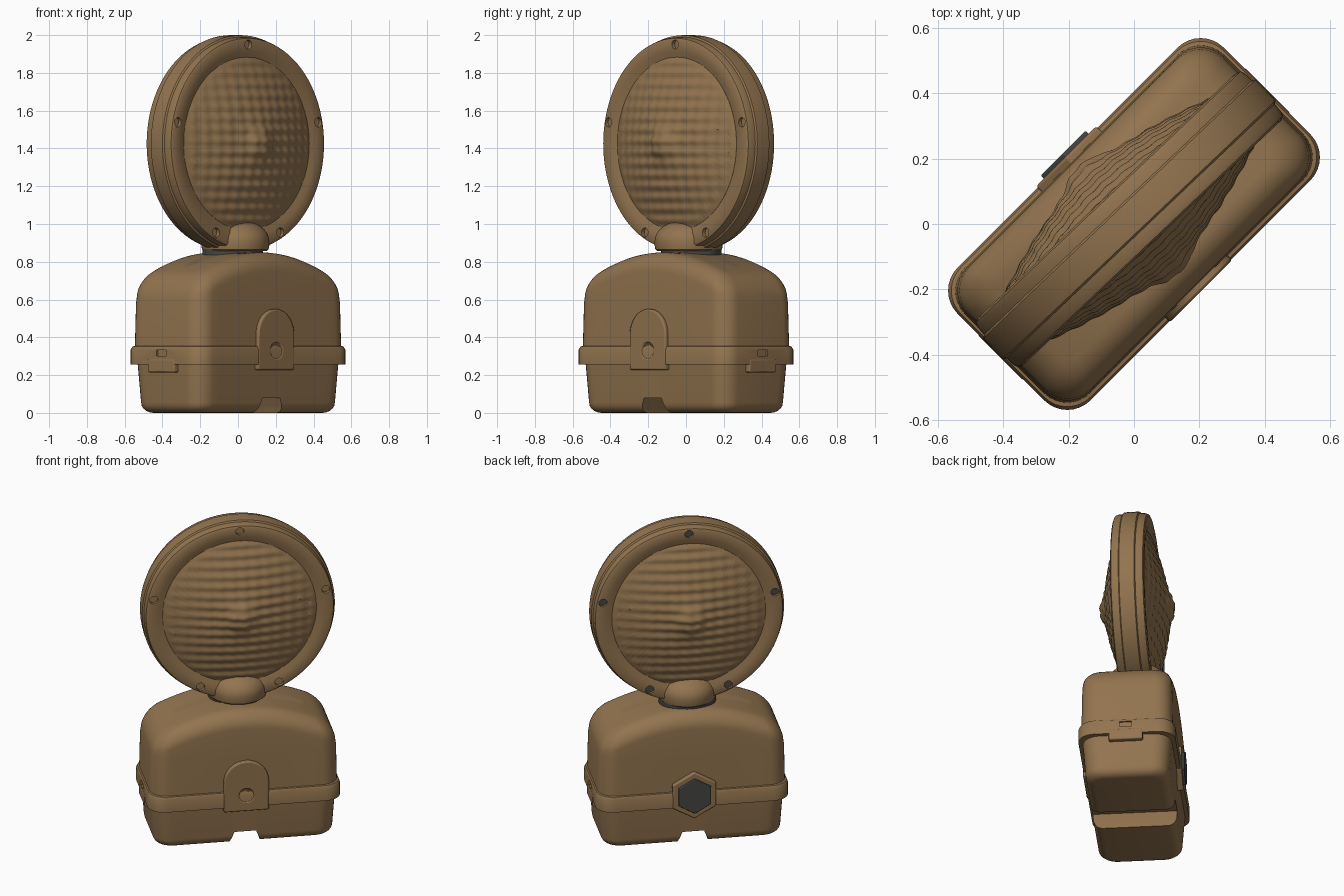
import bpy, bmesh, math
from mathutils import Matrix

if "Cube" in bpy.data.objects:
    bpy.data.objects.remove(bpy.data.objects["Cube"])

def material(name, col):
    m = bpy.data.materials.new(name)
    m.diffuse_color = (*col, 1)
    m.use_nodes = True
    m.node_tree.nodes["Principled BSDF"].inputs["Base Color"].default_value = m.diffuse_color
    return m

TAN = material("tan plastic", (0.29, 0.175, 0.078))
GREY = material("dark grey", (0.062, 0.062, 0.057))
# Built along X with the front facing -Y, then turned 45 degrees about z
BODY_TURN = Matrix.Rotation(math.radians(45), 4, 'Z')
HEAD_TURN = BODY_TURN @ Matrix.Translation((0, 0.02, 0)) @ Matrix.Rotation(math.radians(-1.5), 4, 'Z')
parts = []

def finish(name, bm, mat, turn):
    bmesh.ops.remove_doubles(bm, verts=bm.verts, dist=1e-5)
    bmesh.ops.recalc_face_normals(bm, faces=bm.faces)
    me = bpy.data.meshes.new(name)
    bm.to_mesh(me)
    bm.free()
    ob = bpy.data.objects.new(name, me)
    bpy.context.collection.objects.link(ob)
    me.materials.append(mat)
    if turn:
        parts.append((ob, turn))
    return ob

def loft(name, rings, mat, turn, closed=False):
    bm = bmesh.new()
    vr = [[bm.verts.new(p) for p in r] for r in rings]
    n = len(vr[0])
    pairs = list(zip(vr, vr[1:])) + ([(vr[-1], vr[0])] if closed else [])
    for a, b in pairs:
        for i in range(n):
            bm.faces.new((a[i], a[(i + 1) % n], b[(i + 1) % n], b[i]))
    if not closed:
        bm.faces.new(vr[0])
        bm.faces.new(vr[-1])
    return finish(name, bm, mat, turn)

def prism(name, outlines, y0, y1, mat, turn, bevel=0):
    """Extrude x-z outlines along y."""
    bm = bmesh.new()
    for pts in outlines:
        a = [bm.verts.new((x, y0, z)) for x, z in pts]
        b = [bm.verts.new((x, y1, z)) for x, z in pts]
        bm.faces.new(a)
        bm.faces.new(b)
        for i in range(len(a)):
            j = (i + 1) % len(a)
            bm.faces.new((a[i], a[j], b[j], b[i]))
    ob = finish(name, bm, mat, turn)
    if bevel:
        m = ob.modifiers.new("bevel", 'BEVEL')
        m.width, m.segments = bevel, 3
    return ob

def ngon(cx, cz, r, n, start=90):
    return [(cx + r * math.cos(math.radians(start + 360 * i / n)),
             cz + r * math.sin(math.radians(start + 360 * i / n))) for i in range(n)]

def rect(cx, cz, hx, hz):
    return [(cx - hx, cz - hz), (cx + hx, cz - hz), (cx + hx, cz + hz), (cx - hx, cz + hz)]

def cut(ob, cutter):
    m = ob.modifiers.new("cut", 'BOOLEAN')
    m.operation, m.solver, m.object = 'DIFFERENCE', 'EXACT', cutter
    bpy.context.view_layer.objects.active = ob
    bpy.ops.object.modifier_apply(modifier=m.name)
    bpy.data.objects.remove(cutter)

def rounded(a, b, r, zf):
    """Rounded rectangle ring, long sides subdivided; zf gives height from x."""
    r = max(min(r, b - 1e-4), 1e-4)
    pts = []
    for q, (sx, sy) in enumerate(((1, 1), (-1, 1), (-1, -1), (1, -1))):
        for k in range(9):
            t = math.radians(90 * q + 90 * k / 8)
            pts.append((sx * (a - r) + r * math.cos(t), sy * (b - r) + r * math.sin(t)))
        if q in (0, 2):
            for k in range(1, 20):
                s = 1 - 2 * k / 20
                pts.append((sx * s * (a - r), sy * b))
    return [(x, y, zf(x)) for x, y in pts]

def flat(z):
    return lambda x: z

# Upper housing with arched, rounded top
rings = [rounded(0.562, 0.272, 0.1, flat(0.26)), rounded(0.555, 0.267, 0.1, flat(0.58))]
R = 0.1
for k in range(9):
    t = R * (1 - math.cos(math.pi / 2 * k / 8))
    drop = R * (1 - math.sin(math.pi / 2 * k / 8))
    rings.append(rounded(0.552 - t, 0.264 - t, 0.1 - t * 0.6,
                         lambda x, d=drop: 0.85 - 0.5 * x * x - d))
for b in (0.11, 0.055, 0.0002):
    rings.append(rounded(0.452 - (0.164 - b) * 0.5, b, 0.04, lambda x: 0.85 - 0.5 * x * x))
loft("upper_housing", rings, TAN, BODY_TURN)

# Lower tub with rounded bottom edge and a channel underneath
rings = []
for k in range(6):
    t = math.pi / 2 * k / 5
    i = 0.055 * (1 - math.sin(t))
    rings.append(rounded(0.536 - i, 0.248 - i, 0.1 - i * 0.5, flat(0.055 * (1 - math.cos(t)))))
rings.append(rounded(0.55, 0.264, 0.105, flat(0.27)))
tub = loft("lower_tub", rings, TAN, BODY_TURN)
cut(tub, prism("channel", [[(-0.11, -0.05), (0.11, -0.05), (0.085, 0.03), (0.065, 0.08),
                            (-0.065, 0.08), (-0.085, 0.03)]], -0.5, 0.5, TAN, None))

# Rim band with slots for the end clips
band = loft("rim_band", [rounded(a, b, 0.1, flat(z)) for a, b, z in (
    (0.55, 0.262, 0.256), (0.575, 0.287, 0.256), (0.575, 0.287, 0.335),
    (0.568, 0.28, 0.352), (0.55, 0.262, 0.357))], TAN, BODY_TURN)
cut(band, prism("slots", [rect(s * 0.58, 0.317, 0.015, 0.017) for s in (-1, 1)], -0.035, 0.035, TAN, None))

# End clips hanging below the rim
for s, side in ((-1, "left"), (1, "right")):
    prism(side + "_end_clip", [rect(s * 0.557, 0.25, 0.02, 0.035)], -0.1, 0.1, TAN, BODY_TURN, 0.008)

# Front arched tab with round recess
arch = [(-0.135, 0.228), (0.135, 0.228)] + [
    (0.135 * math.cos(math.pi * k / 20), 0.415 + 0.135 * math.sin(math.pi * k / 20)) for k in range(21)]
tab = prism("front_tab", [arch], -0.29, -0.2, TAN, BODY_TURN)
cut(tab, prism("lock_cut", [ngon(0, 0.33, 0.042, 24)], -0.4, -0.272, TAN, None))
m = tab.modifiers.new("bevel", 'BEVEL')
m.width, m.segments = 0.008, 2
prism("lock_pin", [ngon(0, 0.33, 0.032, 24)], -0.279, -0.25, TAN, BODY_TURN)

# Back hexagon frame and grey nut
prism("hex_frame", [ngon(0, 0.33, 0.15, 6)], 0.2, 0.293, TAN, BODY_TURN, 0.008)
prism("hex_nut", [ngon(0, 0.33, 0.112, 6)], 0.22, 0.306, GREY, BODY_TURN, 0.004)

# Neck under the lamp head
loft("neck", [[(0.17 * math.cos(t), 0.04 + 0.15 * math.sin(t), z)
               for t in [math.tau * i / 40 for i in range(40)]] for z in (0.82, 0.868)], GREY, BODY_TURN)
rings = []
for s, z in [(0.93, 0.858), (0.98, 0.866), (1, 0.885), (1, 0.91)] + [
        (math.cos(t), 0.91 + 0.115 * math.sin(t)) for t in [math.pi / 2 * k / 10 for k in range(1, 10)]] + [(0.002, 1.025)]:
    rings.append([(0.175 * s * math.cos(math.tau * i / 48), 0.185 * s * math.sin(math.tau * i / 48), z)
                  for i in range(48)])
loft("lamp_foot", rings, TAN, HEAD_TURN)

# Lamp ring, revolved about y
CZ = 1.425
half = [(0.43, 0.082), (0.462, 0.086), (0.49, 0.098), (0.545, 0.1), (0.558, 0.094),
        (0.563, 0.08), (0.565, 0.05), (0.574, 0.044), (0.575, 0.03)]
prof = [(r, -y) for r, y in half] + [(r, y) for r, y in reversed(half)]
ring = loft("lamp_ring", [[(r * math.cos(math.tau * i / 96), y, CZ + r * math.sin(math.tau * i / 96))
                           for i in range(96)] for r, y in prof], TAN, HEAD_TURN, closed=True)

# Screw holes, with screws sunk in them
spots = [(0.525 * math.cos(math.radians(a)), CZ + 0.525 * math.sin(math.radians(a)))
         for a in (90, 12.5, 167.5, -63.5, 243.5)]
cut(ring, prism("screw_cut", [ngon(x, z, 0.025, 16) for x, z in spots], -0.3, 0.3, TAN, None))
prism("front_screws", [ngon(x, z, 0.0255, 16) for x, z in spots], -0.078, -0.001, TAN, HEAD_TURN)
prism("back_screws", [ngon(x, z, 0.0255, 16) for x, z in spots], 0.001, 0.082, GREY, HEAD_TURN)

# Rippled lenses on both faces
curve = [(0, 0.222), (0.05, 0.213), (0.1, 0.188), (0.17, 0.17), (0.23, 0.158),
         (0.33, 0.13), (0.43, 0.098), (0.458, 0.086)]

def bulge(r):
    for (r0, y0), (r1, y1) in zip(curve, curve[1:]):
        if r <= r1:
            return y0 + (y1 - y0) * (r - r0) / (r1 - r0)
    return curve[-1][1]

for s, side in ((-1, "front"), (1, "back")):
    rings = [[(0.458 * math.cos(math.tau * i / 120), 0, CZ + 0.458 * math.sin(math.tau * i / 120))
              for i in range(120)]]
    for k in range(46):
        r = max(0.458 * (1 - k / 45), 0.002)
        loop = []
        for i in range(120):
            x, z = r * math.cos(math.tau * i / 120), r * math.sin(math.tau * i / 120)
            fade = min(1, (0.458 - r) / 0.03)
            y = bulge(r) + fade * (0.0045 * math.sin(z * math.tau / 0.06) + 0.002 * math.sin(x * math.tau / 0.07))
            loop.append((x, s * y, CZ + z))
        rings.append(loop)
    loft(side + "_lens", rings, TAN, HEAD_TURN)

# Turn everything into place and smooth
bpy.ops.object.select_all(action='DESELECT')
for ob, turn in parts:
    ob.matrix_world = turn
    ob.select_set(True)
bpy.context.view_layer.objects.active = parts[0][0]
bpy.ops.object.shade_smooth_by_angle(angle=math.radians(35))
